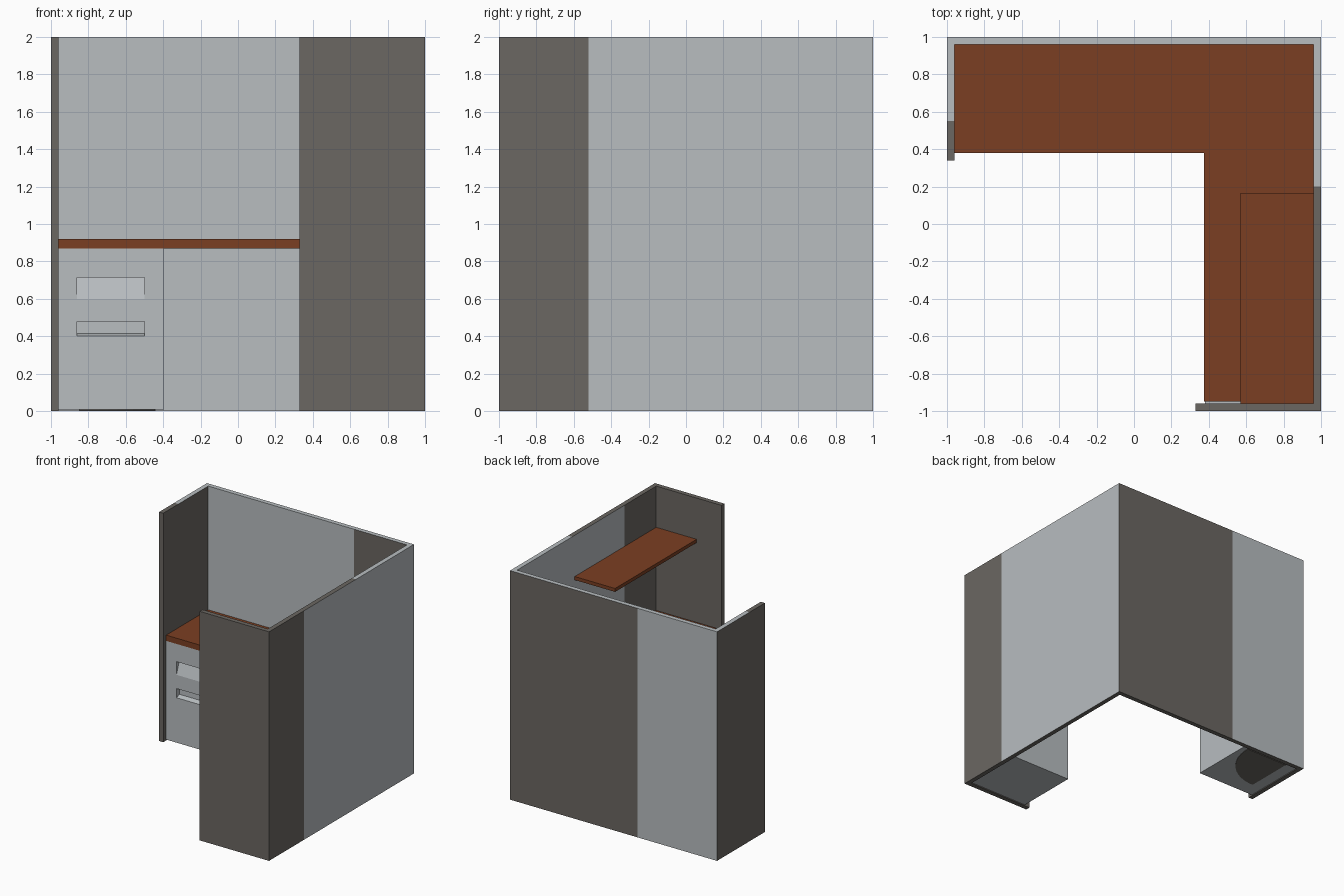
import bpy, bmesh, math
from mathutils import Vector

if "Cube" in bpy.data.objects:
    bpy.data.objects.remove(bpy.data.objects["Cube"])


def material(name, rgb):
    m = bpy.data.materials.new(name)
    lin = [((c / 255 + 0.055) / 1.055) ** 2.4 for c in rgb]
    m.diffuse_color = (*lin, 1)
    m.use_nodes = True
    m.node_tree.nodes["Principled BSDF"].inputs["Base Color"].default_value = m.diffuse_color
    return m


LIGHT = material("light_grey", (184, 189, 192))
DARK = material("dark_grey", (107, 103, 98))
WOOD = material("brown_wood", (123, 63, 34))


def finish(name, bm, mats):
    bmesh.ops.recalc_face_normals(bm, faces=bm.faces)
    me = bpy.data.meshes.new(name)
    bm.to_mesh(me)
    bm.free()
    for m in mats:
        me.materials.append(m)
    ob = bpy.data.objects.new(name, me)
    bpy.context.collection.objects.link(ob)
    return ob


def prism(name, outline, axis, lo, hi, mats):
    """Extrude a 2D outline along axis 'x' (outline y,z) or 'z' (outline x,y)."""
    bm = bmesh.new()
    put = (lambda p: (lo, *p)) if axis == 'x' else (lambda p: (*p, lo))
    face = bm.faces.new([bm.verts.new(put(p)) for p in outline])
    new = bmesh.ops.extrude_face_region(bm, geom=[face])["geom"]
    step = Vector((hi - lo, 0, 0) if axis == 'x' else (0, 0, hi - lo))
    bmesh.ops.translate(bm, vec=step, verts=[v for v in new if isinstance(v, bmesh.types.BMVert)])
    return finish(name, bm, mats)


def rect(x0, x1, y0, y1):
    return [(x0, y0), (x1, y0), (x1, y1), (x0, y1)]


# Partition walls: fabric panels change colour at different places on each side
def is_dark(c, n):
    if n.z > 0.5:
        return c.y < -0.95 or (c.x > 0.95 and c.y < 0.2) or (c.x < -0.95 and c.y < 0.55)
    if n.z < -0.5:
        return True
    if abs(n.x) > 0.5:
        return c.x < 0.9 or c.y < -0.52
    if n.y < -0.5:
        return c.y < 0.9 or c.x > 0.45
    return c.y < 0.9 or c.x > -0.23


def wall(name, outline, cuts):
    ob = prism(name, outline, 'z', 0, 2, [LIGHT, DARK])
    bm = bmesh.new()
    bm.from_mesh(ob.data)
    for axis, value in cuts:
        co, no = Vector(), Vector()
        co[axis], no[axis] = value, 1
        bmesh.ops.bisect_plane(bm, geom=bm.verts[:] + bm.edges[:] + bm.faces[:],
                               plane_co=co, plane_no=no)
    bm.normal_update()
    for f in bm.faces:
        f.material_index = int(is_dark(f.calc_center_median(), f.normal))
    bm.to_mesh(ob.data)
    bm.free()


wall("back_wall", rect(-1, 1, 0.96, 1), [(0, -0.23), (0, 0.45)])
wall("left_wall", rect(-1, -0.96, 0.34, 0.96), [(1, 0.55)])
wall("right_wall", rect(0.96, 1, -0.96, 0.96), [(1, 0.2), (1, -0.52)])
wall("front_wall", rect(0.33, 1, -1, -0.96), [])

# L-shaped desk top and the shelf on the right wall
prism("desk_top", [(-0.96, 0.38), (0.375, 0.38), (0.375, -0.95), (0.96, -0.95),
                   (0.96, 0.96), (-0.96, 0.96)], 'z', 0.87, 0.92, [WOOD])
prism("shelf", rect(0.57, 0.96, -0.96, 0.165), 'z', 1.61, 1.64, [WOOD])

# Drawer cabinet with two finger-pull recesses cut in its front
cabinet = prism("left_cabinet", rect(-0.96, -0.395, 0.38, 0.96), 'z', 0.008, 0.87, [LIGHT])
pulls = [[(0.37, 0.715), (0.42, 0.715), (0.38, 0.6), (0.37, 0.6)],
         [(0.37, 0.40), (0.38, 0.40), (0.42, 0.415), (0.42, 0.48), (0.37, 0.48)]]
for profile in pulls:
    cutter = prism("pull_cutter", profile, 'x', -0.86, -0.5, [LIGHT])
    cutter.hide_render = True
    mod = cabinet.modifiers.new("pull", 'BOOLEAN')
    mod.operation, mod.object, mod.solver = 'DIFFERENCE', cutter, 'EXACT'
    bpy.context.view_layer.objects.active = cabinet
    bpy.ops.object.modifier_apply(modifier=mod.name)
    bpy.data.objects.remove(cutter)

# Second cabinet is the same one turned to face left, under the right wing
right = bpy.data.objects.new("right_cabinet", cabinet.data.copy())
bpy.context.collection.objects.link(right)
right.rotation_euler.z = -math.pi / 2
right.location = (0, -1.92, 0)
right.location.y = -0.96 - 0.395 - 0.005

# Dark rounded patch under the left cabinet
arc = [(-0.85 + 0.41 * math.cos(a), 0.95 + 0.43 * math.sin(a))
       for a in [-math.pi / 2 * i / 12 for i in range(13)]]
prism("base_patch", [(-0.85, 0.95)] + arc, 'z', 0.002, 0.008, [DARK])
